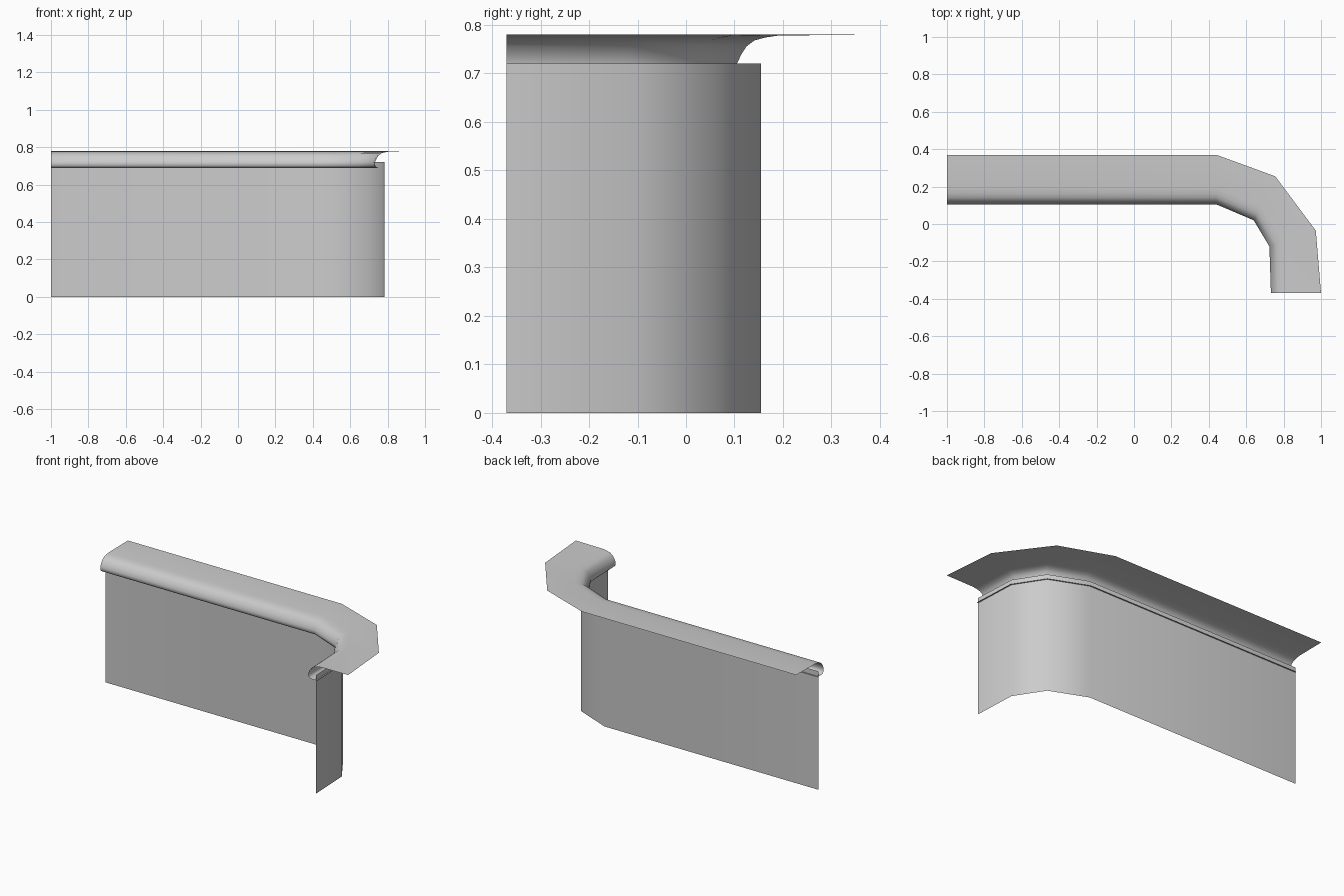
import bpy
from mathutils import Vector

if "Cube" in bpy.data.objects:
    bpy.data.objects.remove(bpy.data.objects["Cube"])

# Plan outlines of the counter: front edge of the nosing and back edge of the top
INNER = [(-1, .105), (.44, .105), (.64, .02), (.724, -.12), (.732, -.37)]
OUTER = [(-1, .37), (.44, .37), (.755, .255), (.972, -.035), (1.0, -.37)]


def sweep(name, profile, angle):
    """Sweep a (depth y, height z) profile along the mitred plan path."""
    verts, faces = [], []
    n = len(profile)
    for a, b in zip(INNER, OUTER):
        for y, z in profile:
            p = Vector(a).lerp(Vector(b), (y - .105) / .265)
            verts.append((p.x, p.y, z))
    for i in range(len(INNER) - 1):
        for j in range(n - 1):
            k = i * n + j
            faces.append((k, k + n, k + n + 1, k + 1))
    me = bpy.data.meshes.new(name)
    me.from_pydata(verts, [], faces)
    ob = bpy.data.objects.new(name, me)
    bpy.context.collection.objects.link(ob)
    bpy.context.view_layer.objects.active = ob
    ob.select_set(True)
    bpy.ops.object.shade_smooth_by_angle(angle=angle)
    ob.select_set(False)
    return ob


# Counter top with rolled front edge and a small return underneath
sweep("counter_top", [
    (.163, .689), (.125, .689), (.113, .693), (.106, .703), (.105, .72),
    (.114, .739), (.125, .756), (.141, .768), (.163, .774), (.19, .778),
    (.37, .78)], .8)

# Upright panel below the counter, its top tucked inside the nosing
sweep("front_panel", [(.155, 0), (.155, .72)], .8)
